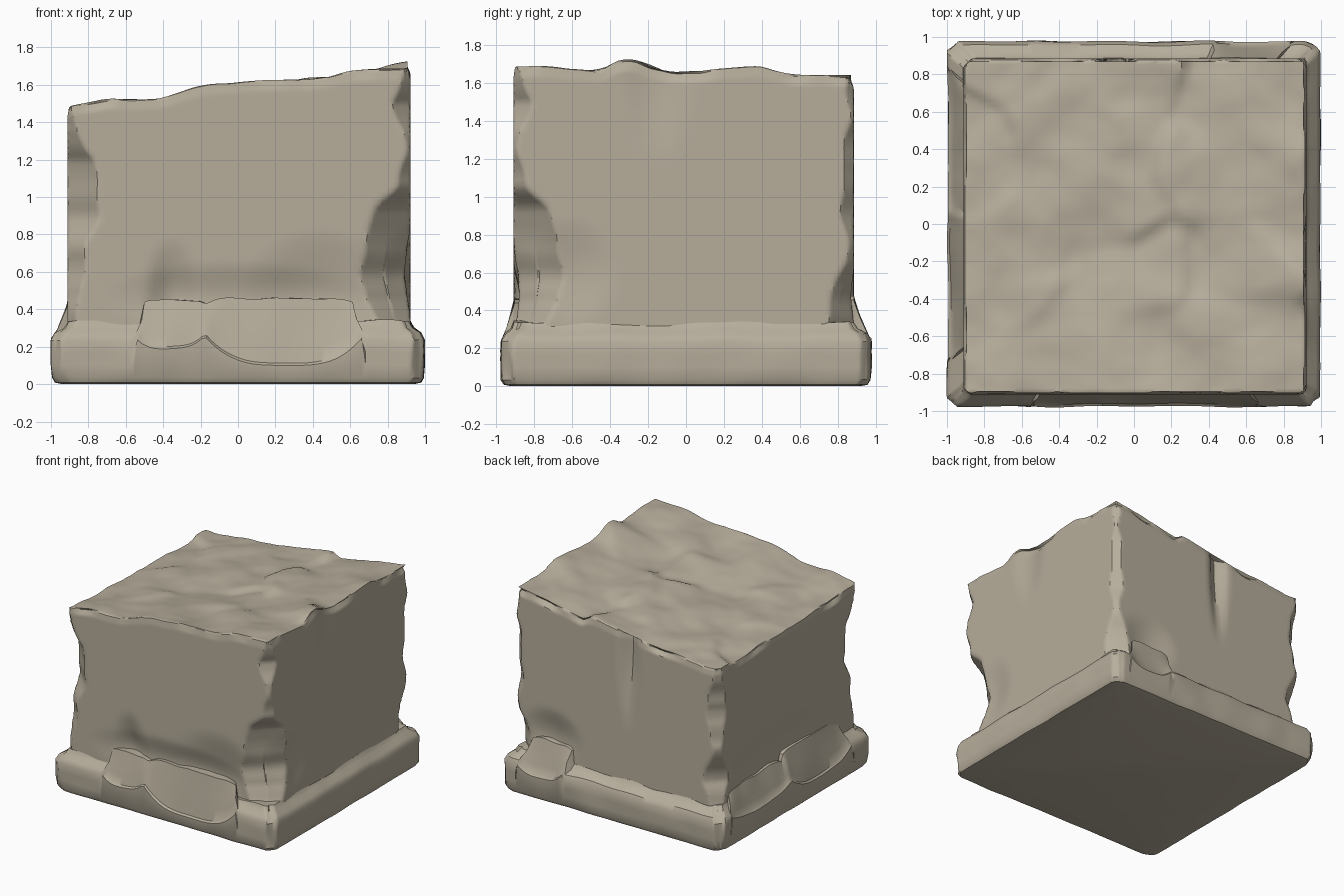
import bpy, bmesh, math, random
from mathutils import Vector, noise

if "Cube" in bpy.data.objects:
    bpy.data.objects.remove(bpy.data.objects["Cube"])

random.seed(4)

stone = bpy.data.materials.new("stone")
stone.diffuse_color = (.47, .42, .33, 1)
stone.use_nodes = True
stone.node_tree.nodes["Principled BSDF"].inputs["Base Color"].default_value = stone.diffuse_color


def lerp_table(table, z):
    """Piecewise linear lookup in a list of (key, value) pairs."""
    if z <= table[0][0]:
        return table[0][1]
    for (a, va), (b, vb) in zip(table, table[1:]):
        if z <= b:
            return va + (vb - va) * (z - a) / (b - a)
    return table[-1][1]


def fbm(x, y, z, f):
    return noise.noise(Vector((x, y, z)) * f)


def bump(d):
    return max(0.0, 1 - d * d) ** 2


def chamfer(x, y, limit):
    """Pull a unit-square point back to the diagonal line |x|+|y| = limit."""
    e = max(0.0, abs(x) + abs(y) - limit) / 2
    return x - math.copysign(e, x), y - math.copysign(e, y)


def finish(bm, name):
    bmesh.ops.remove_doubles(bm, verts=bm.verts, dist=0.0005)
    bmesh.ops.recalc_face_normals(bm, faces=bm.faces)
    mesh = bpy.data.meshes.new(name)
    bm.to_mesh(mesh)
    bm.free()
    mesh.materials.append(stone)
    obj = bpy.data.objects.new(name, mesh)
    bpy.context.collection.objects.link(obj)
    bpy.ops.object.select_all(action='DESELECT')
    obj.select_set(True)
    bpy.context.view_layer.objects.active = obj
    bpy.ops.object.shade_smooth_by_angle(angle=math.radians(35))
    return obj


# Worn width of each vertical corner by height, keyed by sign of x and y
WEAR = {
    (1, -1): [(.3, .15), (.45, .24), (.75, .25), (.95, .18), (1.05, .06), (1.35, .03), (1.5, .10), (1.68, .03)],
    (-1, -1): [(.4, .05), (.7, .10), (.9, .16), (1.2, .15), (1.35, .05), (1.48, .03)],
    (1, 1): [(.3, .14), (.55, .11), (.65, .04), (1.0, .06), (1.6, .03)],
    (-1, 1): [(.3, .06), (.5, .14), (.8, .05), (1.1, .11), (1.4, .04)],
}

# Shallow hollows in the faces: axis, sign, position along face, z, half width, half height, depth
DENTS = [
    (1, -1, -.35, .46, .16, .34, .05), (1, -1, .45, .44, .45, .40, .05),
    (1, -1, 0, .46, .75, .20, .035), (1, 1, -.10, 1.45, .10, .75, .06),
    (1, 1, .60, .50, .30, .25, .04), (0, -1, .10, .50, .80, .30, .04),
    (0, 1, -.15, 1.65, .20, .50, .025), (0, 1, -.60, .60, .25, .30, .03),
]

# Fracture facets on the broken top: centre and tilt
FACETS = [(random.uniform(-1, 1), random.uniform(-1, 1), random.uniform(-.1, .1),
           random.uniform(-.1, .1)) for _ in range(30)]
RIDGE = [(-.25, -.05), (0, -.04), (.2, .09), (.42, -.06)]


def top_height(x, y):
    z = 1.56 + .121 * x - .034 * y
    total = tilt = 0
    for cx, cy, tx, ty in FACETS:
        w = math.exp(-60 * ((cx - x) ** 2 + (cy - y) ** 2)) + 1e-9
        total += w
        tilt += w * (tx * (x - cx) + ty * (y - cy))
    z += tilt / total + .03 * fbm(x, y, 0, 3) + .006 * fbm(x, y, 3, 9)
    # stepped crack near the middle
    below = lerp_table(RIDGE, x) - y
    if below > 0:
        z -= .05 * bump((x - .1) / .38) * math.exp(-below / .2) * min(1, below / .08)
    return z


# Block: subdivided cube reshaped into the worn shaft with a sloping broken top
def make_block():
    bm = bmesh.new()
    bmesh.ops.create_cube(bm, size=2)
    bmesh.ops.subdivide_edges(bm, edges=bm.edges[:], cuts=63, use_grid_fill=True)
    for v in bm.verts:
        ux, uy, w = v.co
        on_x, on_y = abs(ux) > .999, abs(uy) > .999
        ux, uy, w = (.55 * c + .45 * math.sin(c * math.pi / 2) for c in (ux, uy, w))
        w = (w + 1) / 2
        zt = top_height(ux * .917, uy * .898)
        z = .2 + (zt - .2) * w
        key = (1 if ux > 0 else -1, 1 if uy > 0 else -1)
        c = lerp_table(WEAR[key], z) + .035 * fbm(key[0] * 3, key[1] * 3, z, 6)
        ux, uy = chamfer(ux, uy, 2 - max(.015, c) / .9)
        p = [ux * .917 + .005, uy * .898 - .0125, z]
        for axis, sign, a, dz, ra, rz, depth in DENTS:
            if (on_x, on_y)[axis] and p[axis] * sign > 0:
                d = math.hypot((p[1 - axis] - a) / ra, (z - dz) / rz)
                p[axis] -= sign * depth * bump(d)
        # chipped upper rim
        if (on_x or on_y) and w > .96:
            chip = .008 + .045 * max(0, fbm(p[0], p[1], 7, 5))
            k = (w - .96) / .04
            if on_x:
                p[0] -= math.copysign(chip * k, p[0])
            if on_y:
                p[1] -= math.copysign(chip * k, p[1])
            p[2] -= k * .6 * chip
        v.co = p
    return finish(bm, "worn_block")


# Raised broken ledges along the foot: start, end, top z, bottom z for each side
LEDGES = {
    0: [(-.56, -.18, .45, .20), (-.18, .68, .46, .11)],
    1: [],
    2: [(.45, .86, .47, .20)],
    3: [(-.75, .06, .46, .16), (.06, .86, .41, .20)],
}
SHOULDER = [.068, .078, .092, .088]   # inset of the block from the foot, per side


def foot_profile(side, t):
    s = SHOULDER[side]
    h = .335 + .02 * fbm(t, side * 5, 0, 4)
    prof = [(.06, 0), (.02, .008), (.004, .035), (.0, .10), (0, .17), (.0, .235),
            (.02, .275), (s * .75, .30), (s, h), (.30, h)]
    for a, b, top, bottom in LEDGES[side]:
        if a <= t <= b:
            q = abs(2 * (t - a) / (b - a) - 1)
            zb = bottom + (.27 - bottom) * q ** 3
            top += .015 * fbm(t, side, 2, 6) - .03 * q ** 8
            for i in range(4, 9):
                k = (i - 4) / 4
                prof[i] = (.014 + (s - .014) * k, zb + (top - zb) * k)
            prof[3] = (.0, zb - .012)
            prof[9] = (.30, top)
    return prof


# Foot: moulded profile swept around the square, with the ledges built in
def make_foot():
    bm = bmesh.new()
    n, columns = 100, []
    for side in range(4):
        for i in range(n):
            u = -1 + 2 * i / n
            u = .6 * u + .4 * math.sin(u * math.pi / 2)
            # along-face coordinate: x on front and back, y on the sides
            t = u if side in (0, 1) else -u
            col = []
            for d, z in foot_profile(side, t):
                x, y = ((u, -1), (1, u), (-u, 1), (-1, -u))[side]
                x, y = chamfer(x, y, 1.95 - .05 * abs(fbm(x, y, z, 5)))
                x, y = x * (1 - d), y * (.98 - d)
                r = .010 * (fbm(x, y, z, 4) - .4) * (0 if d > .2 else 1)
                col.append(bm.verts.new((x * (1 + r), y * (1 + r), z if z < .02 else z + .008 * fbm(x, y, z, 5))))
            columns.append(col)
    for a, b in zip(columns, columns[1:] + columns[:1]):
        for j in range(len(a) - 1):
            bm.faces.new((a[j], b[j], b[j + 1], a[j + 1]))
    # flat underside
    bm.faces.new([c[0] for c in columns])
    return finish(bm, "foot_moulding")


make_block()
make_foot()
